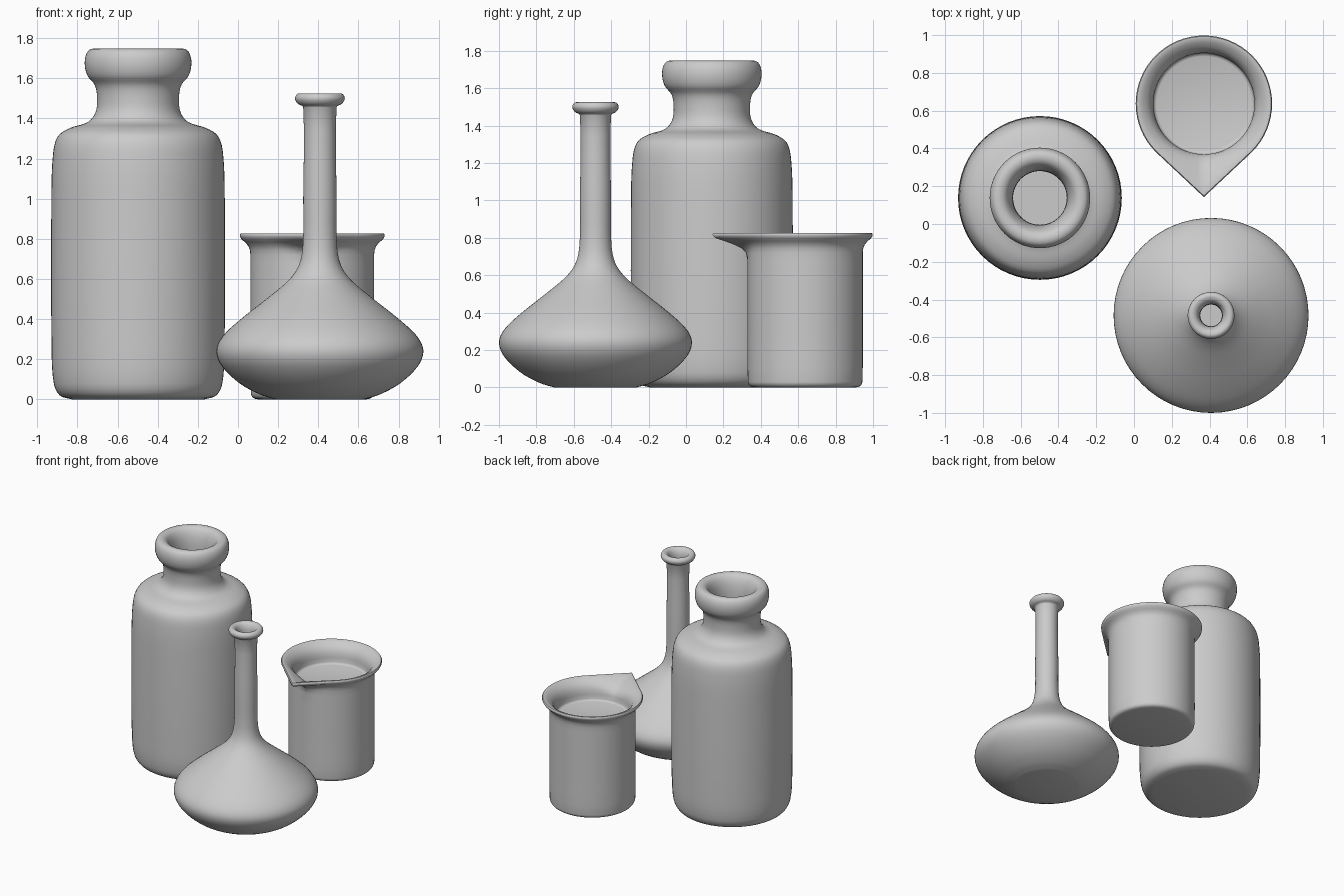
import bpy, bmesh, math
from mathutils import Vector

cube = bpy.data.objects.get("Cube")
if cube:
    bpy.data.objects.remove(cube, do_unlink=True)

SEGMENTS = 64

clay = bpy.data.materials.new("plain grey")
clay.use_nodes = True
clay.diffuse_color = (0.6, 0.6, 0.6, 1)
clay.node_tree.nodes["Principled BSDF"].inputs["Base Color"].default_value = clay.diffuse_color


def smooth_profile(points, steps=4):
    """Catmull-Rom curve through the profile points, without overshoot on long spans."""
    pts = [Vector(p) for p in points]
    out = []
    for i in range(len(pts) - 1):
        a, b = pts[i], pts[i + 1]
        span = (b - a).length

        def tangent(j):
            before, after = pts[max(j - 1, 0)], pts[min(j + 1, len(pts) - 1)]
            return (after - before).normalized() * span
        ta, tb = tangent(i), tangent(i + 1)
        for s in range(steps):
            t = s / steps
            out.append(a * (2*t**3 - 3*t**2 + 1) + ta * (t**3 - 2*t**2 + t)
                       + b * (3*t**2 - 2*t**3) + tb * (t**3 - t**2))
    return out + [pts[-1]]


def spout_radius(radius, angle, reach):
    """Teardrop outline: a circle with straight tangents meeting in a tip at angle 0."""
    if reach <= 1:
        return radius
    wrapped = abs((angle + math.pi) % math.tau - math.pi)
    touch = math.acos(1 / reach)
    return radius if wrapped > touch else radius / math.cos(touch - wrapped)


def vessel(name, centre, rings):
    """Loft closed rings (radius, height, spout reach) and cap both ends."""
    bm = bmesh.new()
    loops = []
    for radius, z, reach in rings:
        loop = []
        for k in range(SEGMENTS):
            a = math.tau * k / SEGMENTS
            r = spout_radius(radius, a, reach)
            loop.append(bm.verts.new((r * math.sin(a), -r * math.cos(a), z)))
        loops.append(loop)
    for low, high in zip(loops, loops[1:]):
        for k in range(SEGMENTS):
            n = (k + 1) % SEGMENTS
            bm.faces.new((low[k], low[n], high[n], high[k]))
    bm.faces.new(loops[0][::-1])
    bm.faces.new(loops[-1])
    mesh = bpy.data.meshes.new(name)
    bm.to_mesh(mesh)
    bm.free()
    mesh.materials.append(clay)
    obj = bpy.data.objects.new(name, mesh)
    obj.location = (*centre, 0)
    bpy.context.collection.objects.link(obj)
    bpy.ops.object.select_all(action='DESELECT')
    obj.select_set(True)
    bpy.context.view_layer.objects.active = obj
    bpy.ops.object.shade_smooth_by_angle(angle=math.radians(50))
    return obj


def round_vessel(name, centre, profile):
    vessel(name, centre, [(p.x, p.y, 1) for p in smooth_profile(profile)])


# Wide bottle with a thick rolled rim
round_vessel("wide_bottle", (-0.498, 0.138), [
    (0.33, 0), (0.39, 0.02), (0.42, 0.08), (0.431, 0.25), (0.432, 1.0),
    (0.424, 1.22), (0.4, 1.31), (0.34, 1.352), (0.25, 1.382), (0.212, 1.43),
    (0.204, 1.5), (0.215, 1.565), (0.253, 1.615), (0.266, 1.68), (0.25, 1.735),
    (0.215, 1.748), (0.18, 1.73), (0.153, 1.67), (0.143, 1.58), (0.143, 1.4)])

# Squat flask with a long thin neck
round_vessel("long_neck_flask", (0.408, -0.484), [
    (0.22, 0), (0.3, 0.025), (0.4, 0.08), (0.488, 0.165), (0.516, 0.24),
    (0.488, 0.31), (0.4, 0.395), (0.255, 0.51), (0.155, 0.595), (0.105, 0.668),
    (0.085, 0.77), (0.083, 1.0), (0.083, 1.455), (0.11, 1.473), (0.124, 1.498),
    (0.115, 1.52), (0.098, 1.525), (0.075, 1.512), (0.06, 1.47), (0.058, 1.2)])

# Beaker body, flared lip with pouring spout, shallow inside
TIP = 1.37
outside = [(0.27, 0), (0.295, 0.008), (0.306, 0.03), (0.308, 0.3), (0.308, 0.68)]
rings = [(p.x, p.y, 1) for p in smooth_profile(outside)]
rings += [(0.308, 0.72, 1.03), (0.311, 0.745, 1.1), (0.319, 0.765, 1.2),
          (0.335, 0.783, 1.29), (0.352, 0.797, 1.35), (0.36, 0.81, TIP),
          (0.361, 0.82, TIP), (0.356, 0.827, TIP), (0.345, 0.827, 1.36),
          (0.325, 0.817, 1.33), (0.302, 0.8, 1.25), (0.284, 0.778, 1.15),
          (0.273, 0.75, 1.05), (0.268, 0.72, 1), (0.267, 0.685, 1),
          (0.262, 0.674, 1), (0.25, 0.67, 1)]
vessel("spouted_beaker", (0.37, 0.637), rings)
